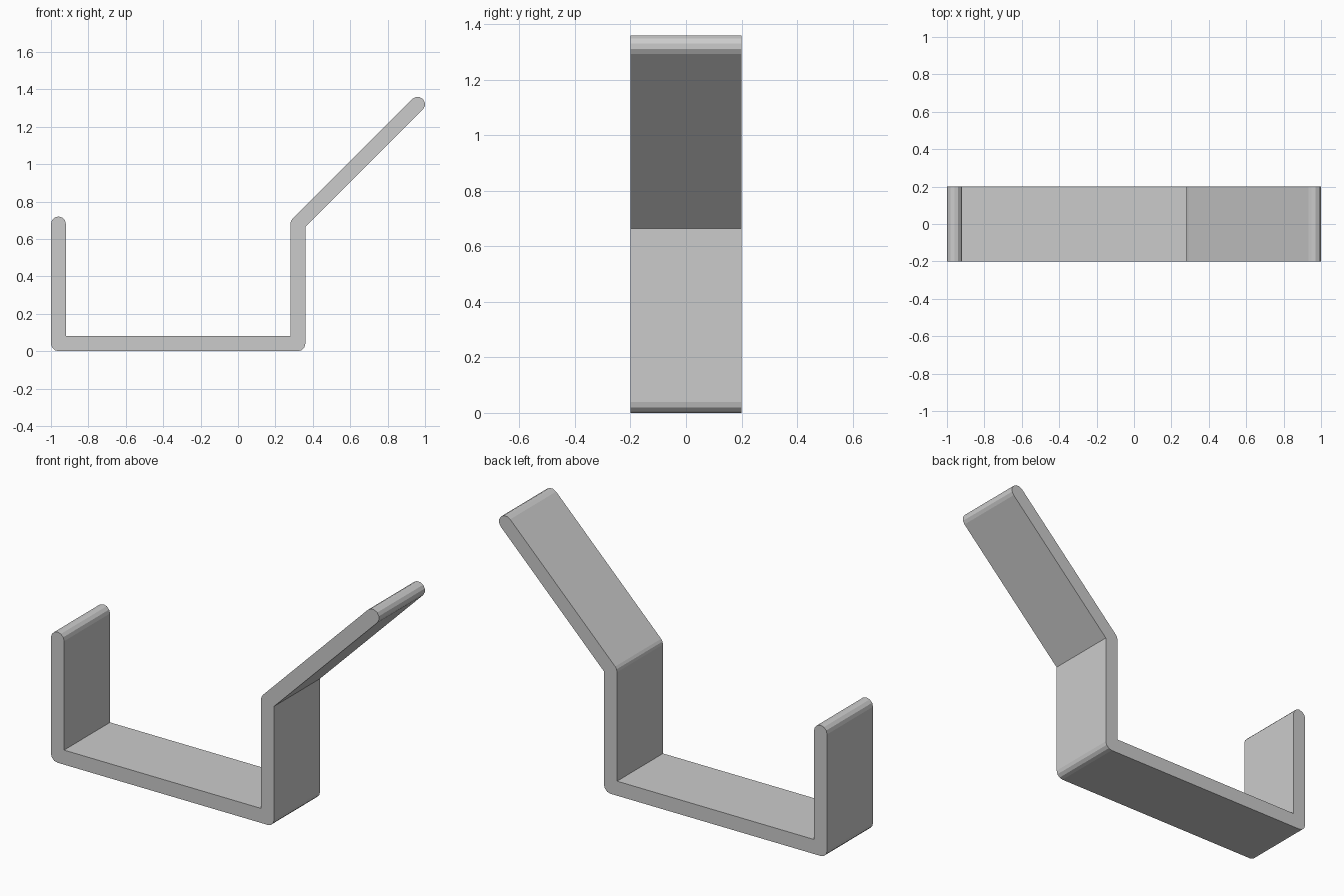
import bpy, bmesh, math
from mathutils import Vector

if "Cube" in bpy.data.objects:
    bpy.data.objects.remove(bpy.data.objects["Cube"], do_unlink=True)

RADIUS, HALF_WIDTH = 0.04, 0.2
STEP = math.radians(30)

grey = bpy.data.materials.new("light grey")
grey.use_nodes = True
grey.diffuse_color = (0.6, 0.6, 0.6, 1)
grey.node_tree.nodes["Principled BSDF"].inputs["Base Color"].default_value = (0.6, 0.6, 0.6, 1)

# Centre line of the bent strip, in x and z
path = [Vector(p) for p in ((-0.96, 0.68), (-0.96, 0.04), (0.32, 0.04),
                            (0.32, 0.68), (0.96, 1.32))]


def strip_outline(points, radius):
    """Walk along the path and back, with round outer bends and mitred inner ones."""
    loop = points + points[-2:0:-1]
    outline = []
    for i, here in enumerate(loop):
        a = here - loop[i - 1]
        b = loop[(i + 1) % len(loop)] - here
        start = math.atan2(a.y, a.x) - math.pi / 2
        turn = math.atan2(a.x * b.y - a.y * b.x, a.dot(b))
        if abs(abs(turn) - math.pi) < 0.001:
            turn = math.pi                      # round end cap
        if turn > 0:
            count = math.ceil(turn / STEP - 0.001)
            angles = [start + turn * k / count for k in range(count + 1)]
            reach = radius
        else:
            angles = [start + turn / 2]
            reach = radius / math.cos(turn / 2)
        outline += [here + reach * Vector((math.cos(t), math.sin(t))) for t in angles]
    return outline


# Extrude the outline across the strip's width
bm = bmesh.new()
side = bm.faces.new([bm.verts.new((p.x, -HALF_WIDTH, p.y))
                     for p in strip_outline(path, RADIUS)])
result = bmesh.ops.extrude_face_region(bm, geom=[side], use_keep_orig=True)
moved = [v for v in result["geom"] if isinstance(v, bmesh.types.BMVert)]
bmesh.ops.translate(bm, verts=moved, vec=(0, 2 * HALF_WIDTH, 0))
bmesh.ops.recalc_face_normals(bm, faces=bm.faces)

mesh = bpy.data.meshes.new("bent_hook_strip")
bm.to_mesh(mesh)
bm.free()
mesh.materials.append(grey)
hook = bpy.data.objects.new("bent_hook_strip", mesh)
bpy.context.collection.objects.link(hook)
